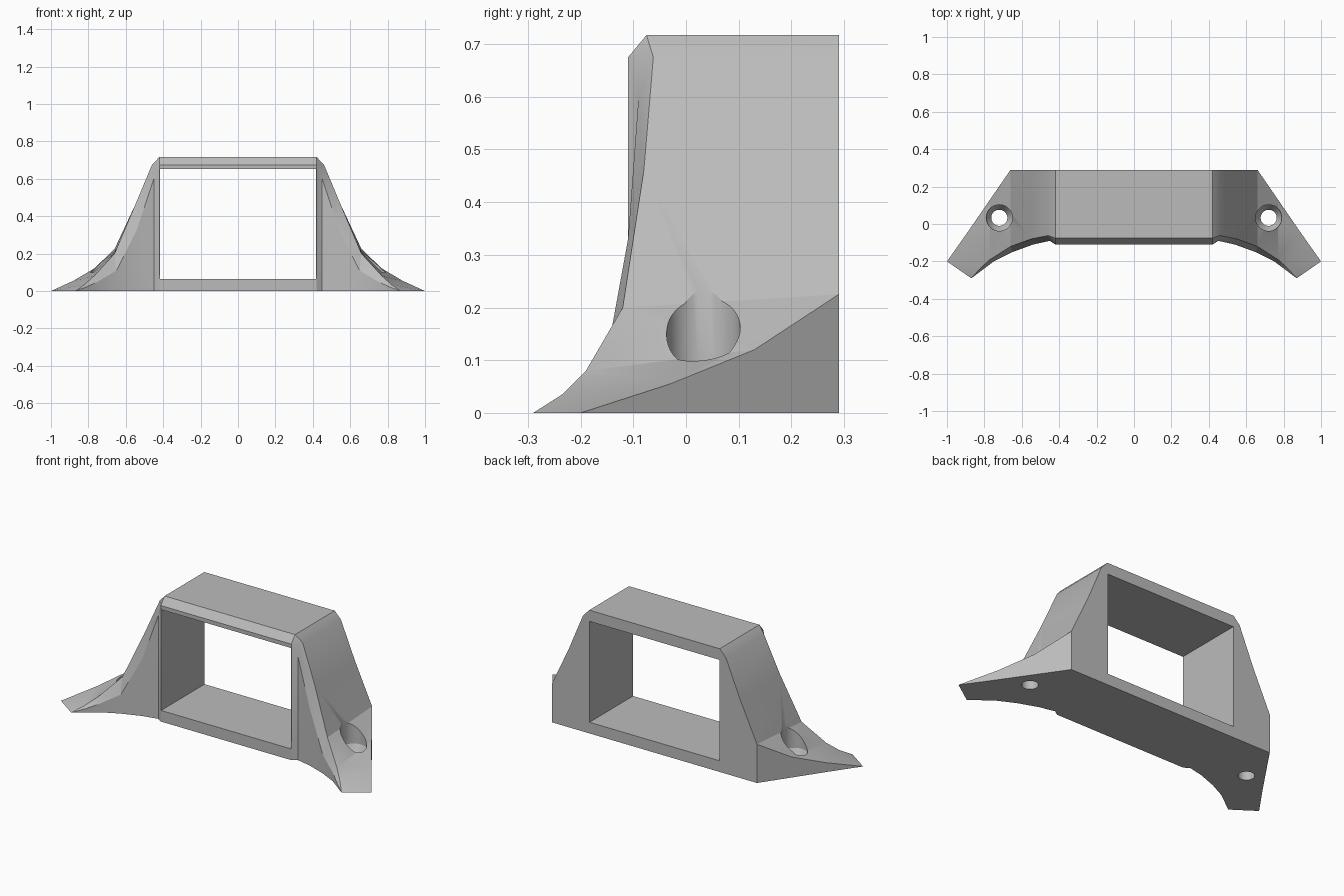
import bpy, bmesh, math

cube = bpy.data.objects.get("Cube")
if cube:
    bpy.data.objects.remove(cube, do_unlink=True)

grey = bpy.data.materials.new("plain grey")
grey.use_nodes = True
grey.diffuse_color = (0.5, 0.5, 0.5, 1)
grey.node_tree.nodes["Principled BSDF"].inputs["Base Color"].default_value = (0.5, 0.5, 0.5, 1)


def make_object(name, bm):
    bmesh.ops.recalc_face_normals(bm, faces=bm.faces)
    mesh = bpy.data.meshes.new(name)
    bm.to_mesh(mesh)
    bm.free()
    mesh.materials.append(grey)
    obj = bpy.data.objects.new(name, mesh)
    bpy.context.collection.objects.link(obj)
    return obj


def lathe(name, x, y, profile, sides=40):
    """Closed solid of revolution about a vertical axis."""
    bm = bmesh.new()
    rings = [[bm.verts.new((x + r * math.cos(a), y + r * math.sin(a), z))
              for a in (2 * math.pi * i / sides for i in range(sides))]
             for r, z in profile]
    for low, high in zip(rings, rings[1:]):
        for i in range(sides):
            j = (i + 1) % sides
            bm.faces.new((low[i], low[j], high[j], high[i]))
    bm.faces.new(rings[0])
    bm.faces.new(rings[-1])
    return make_object(name, bm)


# Cross-sections from the box corner out to the foot tip:
# rear top edge, front top edge, lower edge of the front bevel
stations = [
    ((.42, .29, .717), (.42, -.075, .717), (.42, -.11, .675)),
    ((.46, .29, .675), (.46, -.062, .675), (.45, -.09, .60)),
    ((.55, .29, .46), (.55, -.08, .46), (.54, -.11, .33)),
    ((.66, .29, .225), (.66, -.12, .20), (.65, -.15, .11)),
    ((.77, .13, .12), (.77, -.19, .08), (.75, -.20, .05)),
    ((.88, -.03, .055), (.82, -.235, .035), (.81, -.245, .022)),
    ((1, -.20, 0), (.87, -.29, 0), (.87, -.29, 0)),
]

# Bracket body, lofted across both sides
bm = bmesh.new()
loops = []
for side, rows in ((-1, reversed(stations)), (1, stations)):
    for back, crest, bevel in rows:
        ring = [back, crest, bevel, (*bevel[:2], 0), (*back[:2], 0)]
        loops.append([bm.verts.new((side * x, y, z)) for x, y, z in ring])
for a, b in zip(loops, loops[1:]):
    for i in range(5):
        j = (i + 1) % 5
        bm.faces.new((a[i], a[j], b[j], b[i]))
bmesh.ops.remove_doubles(bm, verts=bm.verts, dist=0.0005)
bmesh.ops.triangulate(bm, faces=bm.faces)
bmesh.ops.dissolve_limit(bm, angle_limit=0.005, verts=bm.verts, edges=bm.edges)
body = make_object("bracket_body", bm)

# Rectangular opening from front to back
bm = bmesh.new()
bmesh.ops.create_cube(bm, size=1)
bmesh.ops.scale(bm, vec=(.836, 1.2, .587), verts=bm.verts)
bmesh.ops.translate(bm, vec=(0, 0, .3585), verts=bm.verts)
cutters = [make_object("opening_cutter", bm)]

# Countersunk screw holes in the feet
for side, name in ((1, "left"), (-1, "right")):
    cutters.append(lathe(name + "_screw_hole_cutter", side * .72, .033,
                         [(.043, -.1), (.043, .045), (.07, .09), (.07, .5)]))

for cutter in cutters:
    mod = body.modifiers.new(cutter.name, 'BOOLEAN')
    mod.operation = 'DIFFERENCE'
    mod.solver = 'EXACT'
    mod.object = cutter

# Apply the cuts and drop the cutters
bpy.ops.object.select_all(action='DESELECT')
body.select_set(True)
bpy.context.view_layer.objects.active = body
for cutter in cutters:
    bpy.ops.object.modifier_apply(modifier=cutter.name)
    bpy.data.objects.remove(cutter, do_unlink=True)
bpy.ops.object.shade_smooth_by_angle(angle=math.radians(25))
